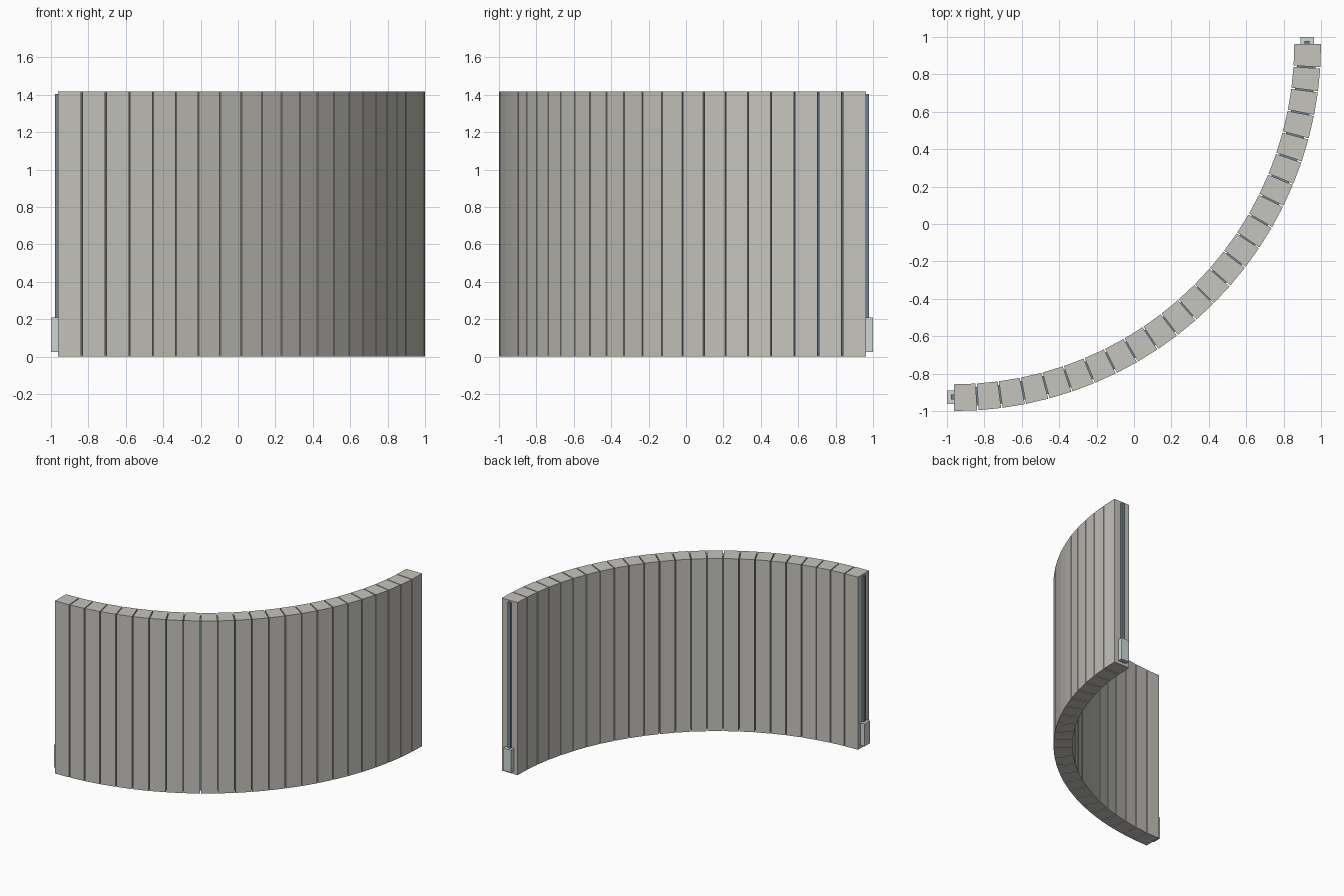
import bpy, bmesh
from math import radians, cos, sin
from mathutils import Matrix, Vector

if "Cube" in bpy.data.objects:
    bpy.data.objects.remove(bpy.data.objects["Cube"])

C = 0.963                      # arc centre is (-C, C)
R_OUT, R_IN, HEIGHT = 1.963, 1.82, 1.418
COUNT = 24
STEP = 90 / COUNT
R_MID = (R_OUT + R_IN) / 2 - 0.003


def material(name, rgb):
    m = bpy.data.materials.new(name)
    m.diffuse_color = (*rgb, 1)
    m.use_nodes = True
    m.node_tree.nodes["Principled BSDF"].inputs["Base Color"].default_value = m.diffuse_color
    return m


STONE = material("warm_grey", (0.56, 0.55, 0.51))
SEAL = material("dark_slate", (0.16, 0.23, 0.27))
STEEL = material("pale_grey", (0.62, 0.68, 0.68))


def prism(name, points, z0, z1, mat):
    """Extrude a plan outline from z0 to z1."""
    bm = bmesh.new()
    face = bm.faces.new([bm.verts.new((x, y, z0)) for x, y in points])
    ext = bmesh.ops.extrude_face_region(bm, geom=[face])
    verts = [v for v in ext["geom"] if isinstance(v, bmesh.types.BMVert)]
    bmesh.ops.translate(bm, verts=verts, vec=(0, 0, z1 - z0))
    bmesh.ops.recalc_face_normals(bm, faces=bm.faces)
    mesh = bpy.data.meshes.new(name)
    bm.to_mesh(mesh)
    bm.free()
    mesh.materials.append(mat)
    ob = bpy.data.objects.new(name, mesh)
    bpy.context.collection.objects.link(ob)
    return ob


def polar(r, deg, along=0.0):
    """Point at radius r, shifted sideways along the arc tangent."""
    a = radians(deg)
    return (-C + r * cos(a) - along * sin(a), C + r * sin(a) + along * cos(a))


def block(name, deg, r0, r1, t0, t1, z0, z1, mat):
    pts = [polar(r0, deg, t0), polar(r1, deg, t0), polar(r1, deg, t1), polar(r0, deg, t1)]
    return prism(name, pts, z0, z1, mat)


# wall panels with narrow open joints
GAP = 0.0035
for i in range(COUNT):
    a, b = -90 + i * STEP, -90 + (i + 1) * STEP
    ga = GAP if i else 0
    gb = GAP if i < COUNT - 1 else 0
    prism(f"wall_panel_{i + 1}",
          [polar(R_IN, a, ga), polar(R_OUT, a, ga), polar(R_OUT, b, -gb), polar(R_IN, b, -gb)],
          0, HEIGHT, STONE)

# seals filling the core of each joint
for i in range(1, COUNT):
    block(f"joint_seal_{i}", -90 + i * STEP, R_MID - 0.05, R_MID + 0.05,
          -GAP, GAP, 0.015, 1.405, SEAL)

# end strips and connector boxes, mirrored on both ends
for label, deg, s in (("left", -90, -1), ("back", 0, 1)):
    block(f"{label}_end_strip", deg, R_MID - 0.014, R_MID + 0.014,
          0, s * 0.015, 0.025, 1.405, SEAL)
    block(f"{label}_connector_box", deg, R_MID - 0.036, R_MID + 0.036,
          0, s * 0.037, 0.025, 0.21, STEEL)
